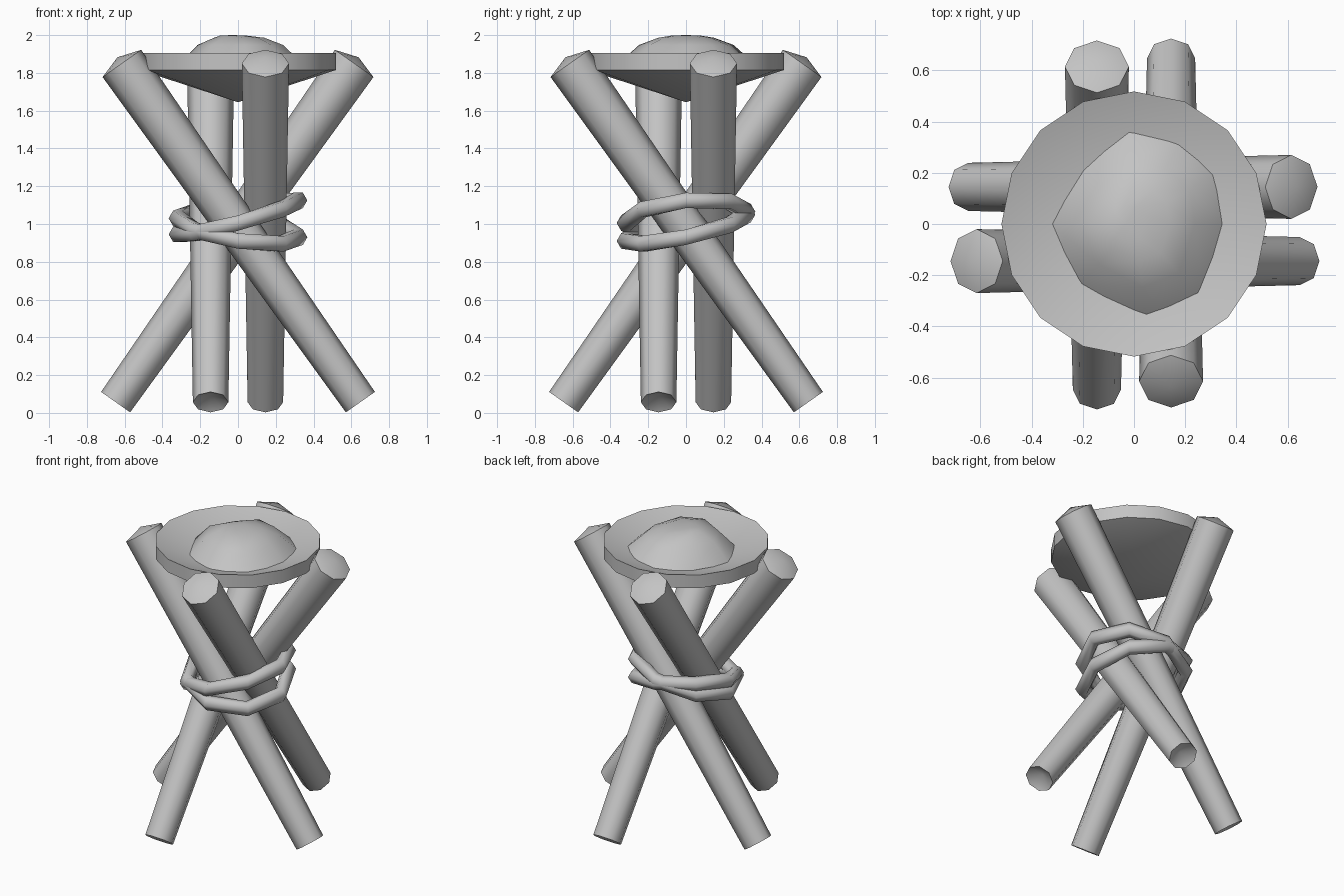
import bpy, bmesh
from math import sin, cos, pi, radians
from mathutils import Vector, Matrix

cube = bpy.data.objects.get("Cube")
if cube:
    bpy.data.objects.remove(cube, do_unlink=True)

grey = bpy.data.materials.new("plain_grey")
grey.use_nodes = True
colour = (0.55, 0.55, 0.55, 1)
grey.diffuse_color = colour
grey.node_tree.nodes["Principled BSDF"].inputs["Base Color"].default_value = colour


def loft(name, rings, tips=None, smooth=50):
    """Skin a list of rings; tips close both ends, no tips joins last to first."""
    bm = bmesh.new()
    loops = [[bm.verts.new(p) for p in ring] for ring in rings]
    n = len(loops[0])
    pairs = list(zip(loops, loops[1:]))
    if tips is None:
        pairs.append((loops[-1], loops[0]))
    for a, b in pairs:
        for i in range(n):
            j = (i + 1) % n
            bm.faces.new((a[i], a[j], b[j], b[i]))
    if tips:
        for tip, loop in zip(tips, (loops[0], loops[-1])):
            v = bm.verts.new(tip)
            for i in range(n):
                bm.faces.new((v, loop[i], loop[(i + 1) % n]))
    bmesh.ops.recalc_face_normals(bm, faces=bm.faces)
    mesh = bpy.data.meshes.new(name)
    bm.to_mesh(mesh)
    bm.free()
    mesh.materials.append(grey)
    obj = bpy.data.objects.new(name, mesh)
    bpy.context.collection.objects.link(obj)
    bpy.ops.object.select_all(action='DESELECT')
    obj.select_set(True)
    bpy.context.view_layer.objects.active = obj
    bpy.ops.object.shade_smooth_by_angle(angle=radians(smooth))
    return obj


def circle(centre, u, v, radius, sides):
    return [centre + radius * (u * cos(2 * pi * i / sides) + v * sin(2 * pi * i / sides))
            for i in range(sides)]


X, Y, Z = Vector((1, 0, 0)), Vector((0, 1, 0)), Vector((0, 0, 1))

# Four tapered poles leaning past each other, pointed on top, hollowed below
foot, head = Vector((0.648, -0.145, 0.057)), Vector((-0.615, -0.145, 1.85))
axis = (head - foot).normalized()
across = Y.cross(axis)
for k, side in enumerate(("front", "right", "back", "left")):
    pole = loft(side + "_pole",
                [circle(foot, across, Y, 0.094, 8), circle(head, across, Y, 0.125, 8)],
                (foot + axis * 0.05, head + axis * 0.04))
    pole.data.transform(Matrix.Rotation(k * pi / 2, 4, 'Z'))

# Shallow conical bowl with an upright rim
loft("bowl", [circle(Z * z, X, Y, 0.518, 16) for z in (1.815, 1.905)],
     (Z * 1.645, Z * 1.735))

# Irregular mound in the bowl
outline = [(-.315, 0), (-.2, -.23), (.05, -.365), (.26, -.28), (.35, 0),
           (.32, .2), (.18, .32), (-.02, .37), (-.19, .2)]
levels = [(1.04, 1.83, 0), (0.68, 1.948, 0), (0.4, 1.986, 0), (0.2, 1.998, -0.03)]
loft("mound", [[Vector((x * s + dx, y * s, z)) for x, y in outline] for s, z, dx in levels],
     (Z * 1.82, Vector((-0.03, 0, 2.0))), 60)

# Two tilted rope rings binding the poles
for name, height, tilt_x, tilt_y in (("upper_rope", 1.035, 0.09, 0.03),
                                     ("lower_rope", 0.98, -0.05, 0.07)):
    rings = []
    for i in range(8):
        a = i * pi / 4
        out = Vector((cos(a), sin(a), 0))
        centre = out * 0.32 + Z * (height + tilt_x * out.x + tilt_y * out.y)
        rings.append(circle(centre, out, Z, 0.047, 6))
    loft(name, rings, None, 70)
